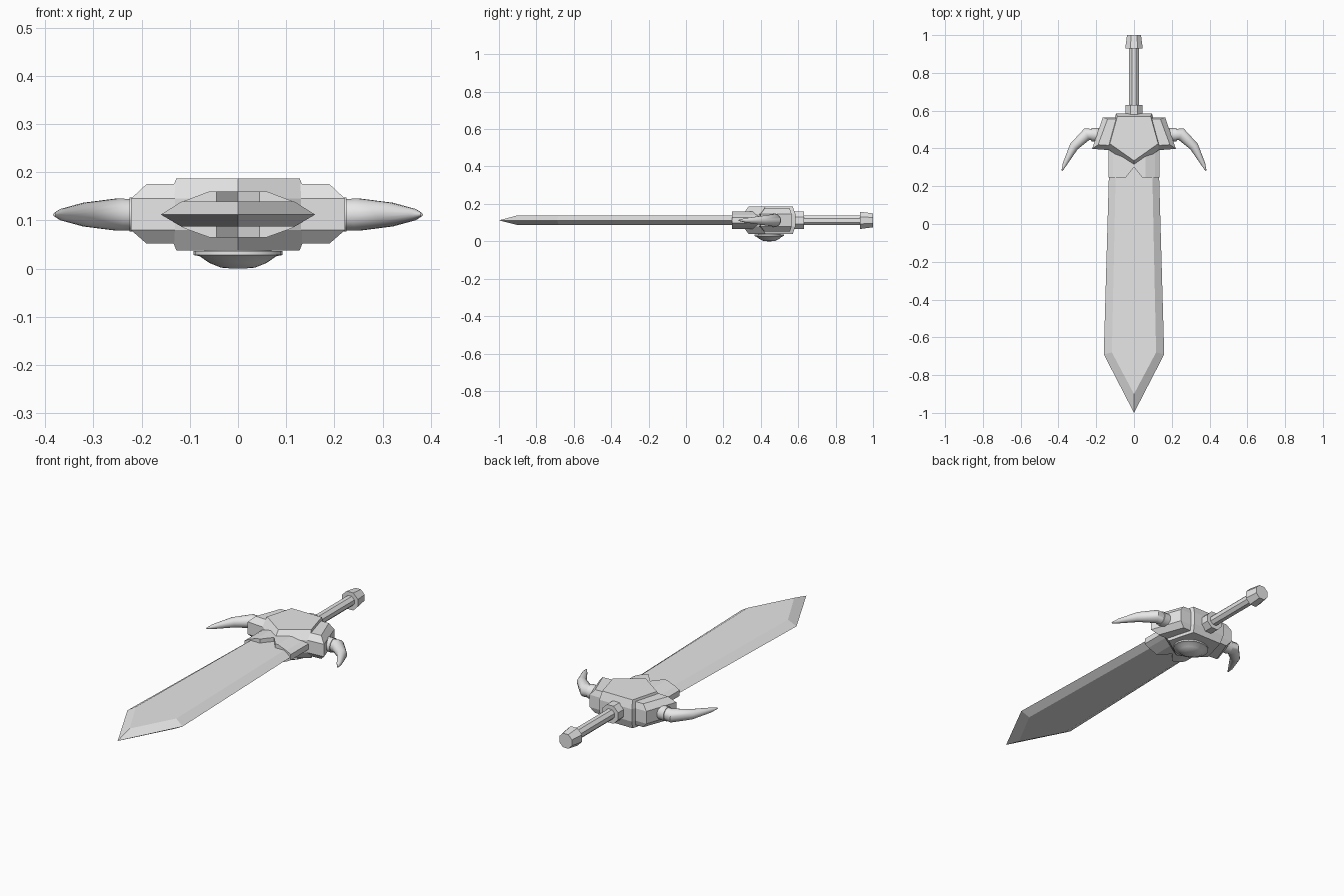
import bpy, bmesh, math
from mathutils import Vector

if "Cube" in bpy.data.objects:
    bpy.data.objects.remove(bpy.data.objects["Cube"])

MID = 0.112  # height of the sword's centre plane

grey = bpy.data.materials.new("plain grey")
grey.use_nodes = True
grey.diffuse_color = (0.8, 0.8, 0.8, 1)
grey.node_tree.nodes["Principled BSDF"].inputs["Base Color"].default_value = (0.8, 0.8, 0.8, 1)


def loft(name, rings, smooth=None):
    """Skin a list of equal-length point rings and cap both ends."""
    bm = bmesh.new()
    loops = [[bm.verts.new(p) for p in ring] for ring in rings]
    n = len(loops[0])
    for a, b in zip(loops, loops[1:]):
        for i in range(n):
            j = (i + 1) % n
            bm.faces.new((a[i], a[j], b[j], b[i]))
    bm.faces.new(loops[0])
    bm.faces.new(loops[-1])
    bmesh.ops.recalc_face_normals(bm, faces=bm.faces)
    mesh = bpy.data.meshes.new(name)
    bm.to_mesh(mesh)
    bm.free()
    mesh.materials.append(grey)
    obj = bpy.data.objects.new(name, mesh)
    bpy.context.collection.objects.link(obj)
    if smooth:
        bpy.ops.object.select_all(action="DESELECT")
        obj.select_set(True)
        bpy.context.view_layer.objects.active = obj
        bpy.ops.object.shade_smooth_by_angle(angle=math.radians(smooth))
    return obj


def outline(half, z):
    """Mirror the +x half of an outline, keeping centre points single."""
    left = [(-x, y) for x, y in reversed(half) if x > 0]
    return [(x, y, z) for x, y in half + left]


def tube(name, stations, sides, smooth=None):
    """Round tube through (x, y, radius) stations lying in the centre plane."""
    pts = [Vector((x, y, MID)) for x, y, r in stations]
    rings = []
    for k, (x, y, r) in enumerate(stations):
        along = (pts[min(k + 1, len(pts) - 1)] - pts[max(k - 1, 0)]).normalized()
        across = along.cross(Vector((0, 0, 1)))
        ring = []
        for i in range(sides):
            a = 2 * math.pi * (i + 0.5) / sides
            ring.append(pts[k] + across * r * math.cos(a) + Vector((0, 0, r * math.sin(a))))
        rings.append(ring)
    return loft(name, rings, smooth)


# Blade: flat faces with bevelled edges meeting in the centre plane
edge = [(0, -1.0), (0.16, -0.69), (0.13, 0.36)]
flat = [(0, -0.9), (0.117, -0.68), (0.095, 0.36)]
loft("blade", [outline(flat, 0.087), outline(edge, MID), outline(flat, 0.139)])

# Notched collar around the root of the blade
rings = []
for z, w in [(0.065, 0.06), (0.083, 0.11), (0.097, 0.135),
             (0.127, 0.135), (0.141, 0.11), (0.16, 0.06)]:
    rings.append(outline([(0, 0.3), (0.045, 0.245), (w, 0.245), (w, 0.42)], z))
loft("blade_collar", rings)

# Guard centre: pointed shield with chamfered top and bottom
wide = [(0, 0.305), (0.145, 0.4), (0.095, 0.585)]
narrow = [(0, 0.335), (0.128, 0.425), (0.088, 0.57)]
loft("guard_centre", [outline(narrow, 0.038), outline(wide, 0.08),
                      outline(wide, 0.145), outline(narrow, 0.187)])

# Guard wings: wider, slightly thinner body behind the shield
wide = [(0.12, 0.39), (0.222, 0.398), (0.165, 0.565)]
narrow = [(0.12, 0.415), (0.19, 0.42), (0.14, 0.555)]
loft("guard_wings", [outline(narrow, 0.052), outline(wide, 0.08),
                     outline(wide, 0.145), outline(narrow, 0.175)])

# Curved horns with a socket ring on each side
for side, s in (("left", 1), ("right", -1)):
    horn = [(0.17, 0.47, 0.031), (0.25, 0.475, 0.034), (0.318, 0.41, 0.025),
            (0.366, 0.318, 0.012), (0.381, 0.282, 0.003)]
    tube(side + "_horn", [(s * x, y, r) for x, y, r in horn], 16, 40)
    tube(side + "_horn_ring", [(s * 0.17, 0.471, 0.036), (s * 0.225, 0.473, 0.036)], 16, 40)

# Grip, ferrule and pommel
tube("grip", [(0, 0.56, 0.028), (0, 0.95, 0.028)], 8)
tube("grip_ferrule", [(0, 0.56, 0.05), (0, 0.63, 0.05)], 8)
tube("pommel", [(0, 0.93, 0.05), (0, 1.0, 0.04)], 8)

# Round boss under the guard
rings = []
for r, z in [(0.07, 0.06), (0.07, 0.036), (0.092, 0.036), (0.092, 0.028), (0.08, 0.026),
             (0.06, 0.012), (0.035, 0.002), (0.012, 0.0)]:
    ring = []
    for i in range(24):
        a = 2 * math.pi * i / 24
        ring.append((r * math.cos(a), 0.445 + 0.87 * r * math.sin(a), z))
    rings.append(ring)
loft("round_boss", rings, 35)
